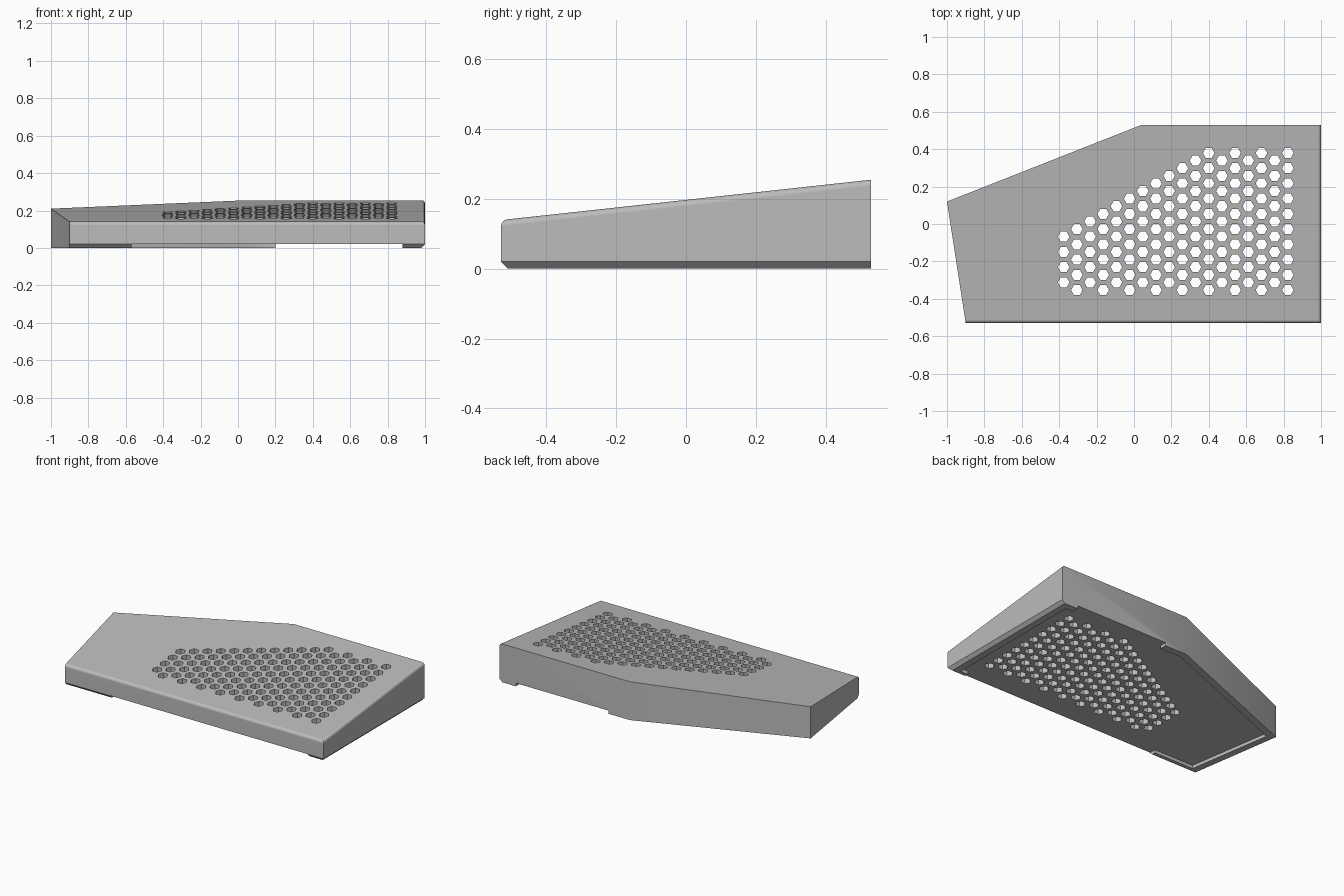
import bpy
import bmesh
import math

if "Cube" in bpy.data.objects:
    bpy.data.objects.remove(bpy.data.objects["Cube"], do_unlink=True)

FRONT, BACK, LEFT = -0.53, 0.53, 1.0
FLOOR = 0.021


def top_height(y):
    """Height of the sloping top face."""
    return 0.197 + 0.109 * y


def add_prism(bm, outline, bottom, top):
    """Closed prism; top is a function of y."""
    low = [bm.verts.new((x, y, bottom)) for x, y in outline]
    high = [bm.verts.new((x, y, top(y))) for x, y in outline]
    bm.faces.new(low[::-1])
    bm.faces.new(high)
    n = len(outline)
    for i in range(n):
        j = (i + 1) % n
        bm.faces.new((low[i], low[j], high[j], high[i]))


def make_object(name, bm):
    bmesh.ops.recalc_face_normals(bm, faces=bm.faces)
    mesh = bpy.data.meshes.new(name)
    bm.to_mesh(mesh)
    bm.free()
    obj = bpy.data.objects.new(name, mesh)
    bpy.context.collection.objects.link(obj)
    return obj


def outer_edges(bm, is_top):
    """Front and left edges of the top or the bottom face."""
    found = []
    for edge in bm.edges:
        a, b = (v.co for v in edge.verts)
        along = (abs(a.y - FRONT) + abs(b.y - FRONT) < 0.001
                 or abs(a.x - LEFT) + abs(b.x - LEFT) < 0.001)
        level = (a.z > 0.01 and b.z > 0.01) if is_top else (a.z < 0.01 and b.z < 0.01)
        if along and level:
            found.append(edge)
    return found


def cut(target, cutter):
    mod = target.modifiers.new("cut", 'BOOLEAN')
    mod.operation = 'DIFFERENCE'
    mod.solver = 'EXACT'
    mod.object = cutter
    cutter.hide_render = True
    bpy.context.view_layer.objects.active = target
    bpy.ops.object.modifier_apply(modifier=mod.name)
    bpy.data.objects.remove(cutter, do_unlink=True)


# Wedge-shaped body with rounded upper and chamfered lower edges
bm = bmesh.new()
add_prism(bm, [(-0.9, FRONT), (LEFT, FRONT), (LEFT, BACK), (0.04, BACK), (-1, 0.12)],
          0, top_height)
bmesh.ops.bevel(bm, geom=outer_edges(bm, True), offset=0.018, segments=5,
                profile=0.5, affect='EDGES')
bmesh.ops.bevel(bm, geom=outer_edges(bm, False), offset=0.02, segments=1,
                affect='EDGES')
body = make_object("vented_cover", bm)

# Shallow underside recess, open at a front and a back notch
bm = bmesh.new()
add_prism(bm, [(0.935, -0.485), (0.935, 0.485), (0.88, 0.485), (0.88, 0.7),
               (0.2, 0.7), (0.2, 0.485), (0.05, 0.485), (-0.95, 0.09),
               (-0.86, -0.485), (-0.57, -0.485), (-0.57, -0.7),
               (0.88, -0.7), (0.88, -0.485)],
          -0.1, lambda y: FLOOR)
cut(body, make_object("recess_cutter", bm))

# Honeycomb of hexagonal through holes, stepped along the slanted side
PITCH, COLUMN_STEP, RADIUS = 0.0814, 0.0705, 0.031
bm = bmesh.new()
for col in range(18):
    cx = -0.376 + COLUMN_STEP * col
    cy = -0.353 if col % 2 else -0.312
    limit = min(-0.07 + PITCH / 2 * col, 0.378) + 0.01
    while cy < limit:
        hexagon = [(cx + RADIUS * math.cos(k * math.pi / 3),
                    cy + RADIUS * math.sin(k * math.pi / 3)) for k in range(6)]
        add_prism(bm, hexagon, -0.1, lambda y: 0.5)
        cy += PITCH
cut(body, make_object("vent_cutter", bm))

# Plain grey finish
grey = bpy.data.materials.new("light_grey")
grey.use_nodes = True
colour = (0.5, 0.5, 0.5, 1)
grey.diffuse_color = colour
grey.node_tree.nodes["Principled BSDF"].inputs["Base Color"].default_value = colour
body.data.materials.clear()
body.data.materials.append(grey)
for face in body.data.polygons:
    face.material_index = 0

# Smooth rounding with crisp flat faces
bpy.ops.object.select_all(action='DESELECT')
body.select_set(True)
bpy.context.view_layer.objects.active = body
bpy.ops.object.shade_smooth_by_angle(angle=math.radians(30))
weighted = body.modifiers.new("even_shading", 'WEIGHTED_NORMAL')
weighted.keep_sharp = True
